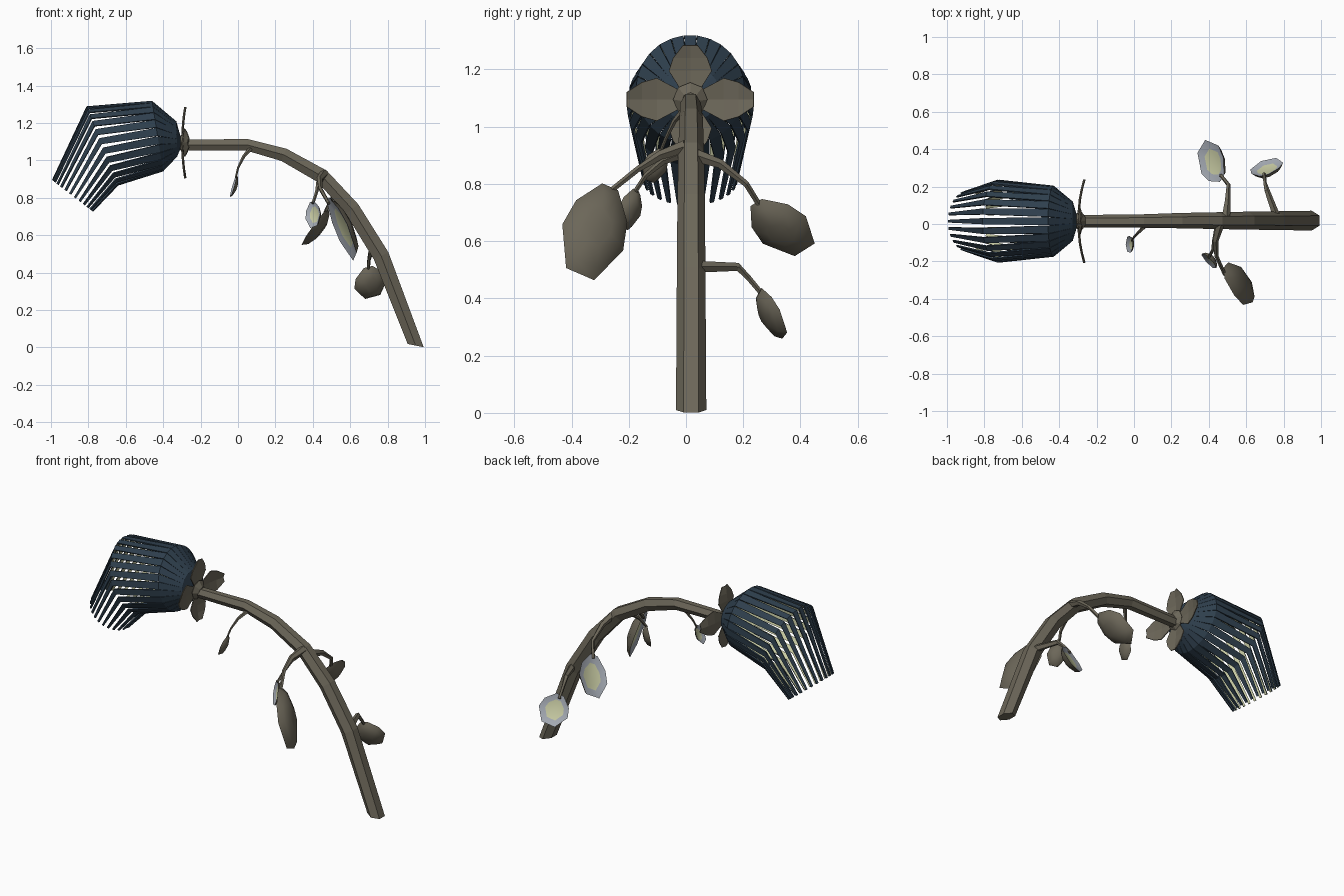
import bpy, bmesh
from math import sin, cos, pi, radians
from mathutils import Vector as V

if "Cube" in bpy.data.objects:
    bpy.data.objects.remove(bpy.data.objects["Cube"])


def material(name, col):
    m = bpy.data.materials.new(name)
    m.diffuse_color = (*col, 1)
    m.use_nodes = True
    m.node_tree.nodes["Principled BSDF"].inputs["Base Color"].default_value = m.diffuse_color
    return m


BARK = material("bark", (0.15, 0.135, 0.10))
NAVY = material("navy", (0.028, 0.05, 0.075))
PALE = material("pale_green", (0.58, 0.60, 0.37))
RIM = material("blue_grey", (0.38, 0.41, 0.46))


def build(name, verts, faces, mats, idx=None):
    me = bpy.data.meshes.new(name)
    me.from_pydata([tuple(v) for v in verts], [], faces)
    for m in mats:
        me.materials.append(m)
    if idx:
        me.polygons.foreach_set("material_index", idx)
    bm = bmesh.new()
    bm.from_mesh(me)
    bmesh.ops.recalc_face_normals(bm, faces=bm.faces)
    bm.to_mesh(me)
    bm.free()
    ob = bpy.data.objects.new(name, me)
    bpy.context.collection.objects.link(ob)
    return ob


def smooth(ob, deg):
    bpy.ops.object.select_all(action='DESELECT')
    ob.select_set(True)
    bpy.context.view_layer.objects.active = ob
    bpy.ops.object.shade_smooth_by_angle(angle=radians(deg))


def bridge(a, b, n):
    return [(a + i, a + (i + 1) % n, b + (i + 1) % n, b + i) for i in range(n)]


def tube(name, pts, radii, ref, n=6):
    pts = [V(p) for p in pts]
    verts, faces = [], []
    for i, p in enumerate(pts):
        t = (pts[min(i + 1, len(pts) - 1)] - pts[max(i - 1, 0)]).normalized()
        side = (V(ref) - t * t.dot(V(ref))).normalized()
        up = t.cross(side)
        verts += [p + radii[i] * (side * cos(2 * pi * k / n) + up * sin(2 * pi * k / n))
                  for k in range(n)]
        if i:
            faces += bridge((i - 1) * n, i * n, n)
    faces += [tuple(range(n)), tuple(range(len(verts) - n, len(verts)))]
    return build(name, verts, faces, [BARK])


# Main arching stem, hexagonal section
stem = tube("stem",
            [(0.95, 0.018, 0.01), (0.765, 0.018, 0.49), (0.61, 0.018, 0.74), (0.45, 0.018, 0.915),
             (0.245, 0.018, 1.03), (0.05, 0.016, 1.083), (-0.29, 0.015, 1.083)],
            [0.053, 0.05, 0.048, 0.045, 0.041, 0.036, 0.033], (0, 1, 0))
for k in range(6):  # nearly level cut at the foot
    v = stem.data.vertices[k].co
    v.z = 0.01 - (v.x - 0.95) * 0.2
tube("flower_hub", [(-0.265, 0.015, 1.09), (-0.288, 0.015, 1.095), (-0.315, 0.015, 1.095)],
     [0.03, 0.06, 0.03], (0, 1, 0), 8)

# Petals: each is a strip following five tilted rings (top x,z / bottom x,z / half width / fill)
RINGS = [(-0.305, 1.12, -0.305, 1.07, 0.03, 1.0),
         (-0.33, 1.21, -0.325, 1.02, 0.105, 1.0),
         (-0.46, 1.32, -0.40, 0.94, 0.19, 0.94),
         (-0.81, 1.29, -0.64, 0.865, 0.222, 0.62),
         (-0.995, 0.895, -0.775, 0.725, 0.165, 0.36)]
N = 26


def ring_point(r, a):
    tx, tz, bx, bz, ry, _ = r
    s = sin(a)
    return V(((tx + bx + (tx - bx) * s) / 2, 0.015 + ry * cos(a), (tz + bz + (tz - bz) * s) / 2))


verts, faces = [], []
for k in range(N):
    a = 2 * pi * (k + 0.5) / N
    for i, r in enumerate(RINGS):
        d = pi / N * r[5]
        verts += [ring_point(r, a - d), ring_point(r, a + d)]
        if i:
            b = len(verts) - 4
            faces.append((b, b + 2, b + 3, b + 1))
me = bpy.data.meshes.new("petals")
me.from_pydata([tuple(v) for v in verts], [], faces)
me.materials.append(NAVY)
me.materials.append(PALE)
petals = bpy.data.objects.new("petals", me)
bpy.context.collection.objects.link(petals)
# outward side keeps the dark colour, inner shell is pale
if me.polygons[1].normal.dot(me.polygons[1].center - V((-0.4, 0.015, 1.1))) < 0:
    me.flip_normals()
mod = petals.modifiers.new("thickness", 'SOLIDIFY')
mod.thickness = 0.008
mod.offset = -1
mod.material_offset = 1

# Four sepals in a cross behind the flower
OUT = [(0.02, 0.025), (0.10, 0.075), (0.145, 0.06), (0.19, 0.025)]
for k in range(4):
    a = k * pi / 2
    u, w = V((0, cos(a), sin(a))), V((0, -sin(a), cos(a)))
    L = 1.17 if k % 2 == 0 else 1.0
    verts, faces = [], []
    for i, (s, h) in enumerate(OUT):
        bow = 0.9 * s * s * (1 if k % 2 == 0 else 0.5)
        c = V((-0.302 + bow, 0.015, 1.095)) + u * s * L
        verts += [c - w * h + V((0.008, 0, 0)), c, c + w * h + V((0.008, 0, 0))]
        if i:
            b = 3 * i - 3
            faces += [(b, b + 1, b + 4, b + 3), (b + 1, b + 2, b + 5, b + 4)]
    ob = build(f"sepal_{k + 1}", verts, faces, [BARK])
    m = ob.modifiers.new("thickness", 'SOLIDIFY')
    m.thickness = 0.005
    m.offset = 0


# Leaves: domed back, flat blue-grey rim and pale recessed face
SHAPE = [(0, 0.13), (0.28, 0.42), (0.58, 0.5), (1, 0.23)]


def leaf(name, base, tip, n, width, depth):
    base, tip, n = V(base), V(tip), V(n)
    ax = tip - base
    n = (n - ax * n.dot(ax) / ax.length_squared).normalized()
    w = ax.normalized().cross(n) * width
    outline = SHAPE + [(s, -h) for s, h in reversed(SHAPE)]
    cnt = len(outline)
    verts, faces = [], []
    for f, d in ((0.62, -0.012), (1, 0), (0.8, -0.6 * depth), (0.4, -depth)):
        for s, h in outline:
            verts.append(base + ax * (0.5 + (s - 0.5) * f) + w * h * f + n * d)
    faces = [tuple(range(cnt))]
    for j in range(3):
        faces += bridge(j * cnt, (j + 1) * cnt, cnt)
    faces.append(tuple(range(3 * cnt, 4 * cnt)))
    idx = [1] + [2] * cnt + [0] * (2 * cnt + 1)
    smooth(build(name, verts, faces, [BARK, PALE, RIM], idx), 50)


leaf("leaf_large", (0.48, -0.265, 0.79), (0.625, -0.37, 0.485), (-0.8, -0.3, -0.35), 0.235, 0.05)
leaf("leaf_upper_back", (0.47, 0.245, 0.735), (0.36, 0.415, 0.57), (-0.8, 0.1, 0.6), 0.20, 0.045)
leaf("leaf_lower_back", (0.695, 0.26, 0.43), (0.72, 0.345, 0.27), (-0.3, 0.8, 0.5), 0.185, 0.04)
leaf("leaf_small", (0.395, -0.175, 0.78), (0.405, -0.22, 0.645), (-0.6, -0.72, -0.1), 0.11, 0.03)
leaf("leaf_far", (-0.01, -0.085, 0.92), (-0.04, -0.13, 0.81), (-0.9, -0.1, 0.3), 0.09, 0.02)

# Stalks joining leaves to the stem
STALKS = [
    ("large", [(0.46, 0.0, 0.93), (0.435, -0.09, 0.90), (0.44, -0.17, 0.85), (0.485, -0.27, 0.77)], 0.022),
    ("upper_back", [(0.49, 0.03, 0.90), (0.50, 0.12, 0.87), (0.505, 0.21, 0.80), (0.465, 0.26, 0.72)], 0.022),
    ("lower_back", [(0.765, 0.03, 0.51), (0.71, 0.18, 0.51), (0.70, 0.22, 0.47), (0.695, 0.27, 0.41)], 0.02),
    ("small", [(0.45, 0.0, 0.91), (0.43, -0.08, 0.88), (0.42, -0.14, 0.83), (0.40, -0.18, 0.77)], 0.018),
    ("far", [(0.07, 0.0, 1.065), (0.03, -0.04, 1.02), (0.0, -0.07, 0.96), (-0.012, -0.09, 0.91)], 0.012)]
for name, pts, r in STALKS:
    tube("stalk_" + name, pts, [r * 1.1, r * 0.75, r * 0.5, r * 0.45], (1, 0, 0.1), 5)
